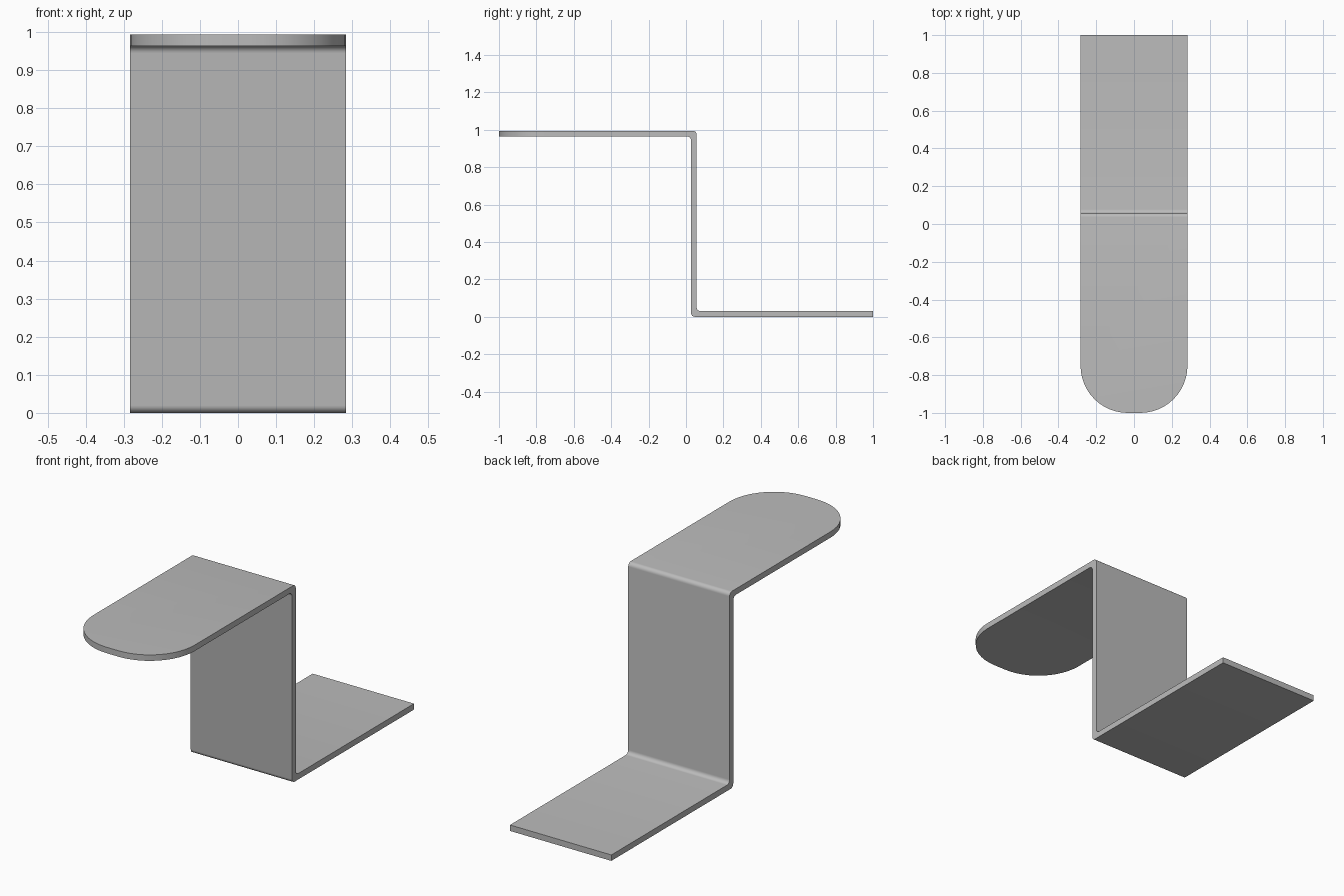
import bpy, bmesh, math

cube = bpy.data.objects.get("Cube")
if cube:
    bpy.data.objects.remove(cube, do_unlink=True)

WIDTH, HEIGHT, THICK = 0.566, 0.994, 0.03
BACK, FRONT = 0.057, 0.027      # rear and front faces of the upright
BEND, CORNER = 0.02, 0.25       # bend radius and rounded end radius

grey = bpy.data.materials.new("plain grey")
grey.use_nodes = True
colour = (0.5, 0.5, 0.5, 1)
grey.diffuse_color = colour
grey.node_tree.nodes["Principled BSDF"].inputs["Base Color"].default_value = colour

# Z-shaped side profile (y, z), extruded across the width
profile = [(-1, HEIGHT - THICK), (FRONT, HEIGHT - THICK), (FRONT, 0), (1, 0),
           (1, THICK), (BACK, THICK), (BACK, HEIGHT), (-1, HEIGHT)]
bm = bmesh.new()
face = bm.faces.new([bm.verts.new((-WIDTH / 2, y, z)) for y, z in profile])
ext = bmesh.ops.extrude_face_region(bm, geom=[face])
bmesh.ops.translate(bm, vec=(WIDTH, 0, 0),
                    verts=[v for v in ext["geom"] if isinstance(v, bmesh.types.BMVert)])
bmesh.ops.recalc_face_normals(bm, faces=bm.faces[:])


def round_edges(test, radius, segments):
    edges = [e for e in bm.edges if test(*[v.co for v in e.verts])]
    bmesh.ops.bevel(bm, geom=edges, offset=radius, offset_type='OFFSET',
                    segments=segments, profile=0.5, affect='EDGES')


# Rounded front end of the top plate
round_edges(lambda a, b: a.y < -0.99 and b.y < -0.99 and abs(a.z - b.z) > 0.01, CORNER, 12)
# Folded bends where the plates meet the upright
round_edges(lambda a, b: abs(a.x - b.x) > 0.5 and 0 < a.y < 0.1, BEND, 6)

mesh = bpy.data.meshes.new("bent_plate")
bm.to_mesh(mesh)
bm.free()
mesh.materials.append(grey)
plate = bpy.data.objects.new("bent_plate", mesh)
bpy.context.collection.objects.link(plate)

bpy.context.view_layer.objects.active = plate
plate.select_set(True)
bpy.ops.object.shade_smooth_by_angle(angle=math.radians(30))
